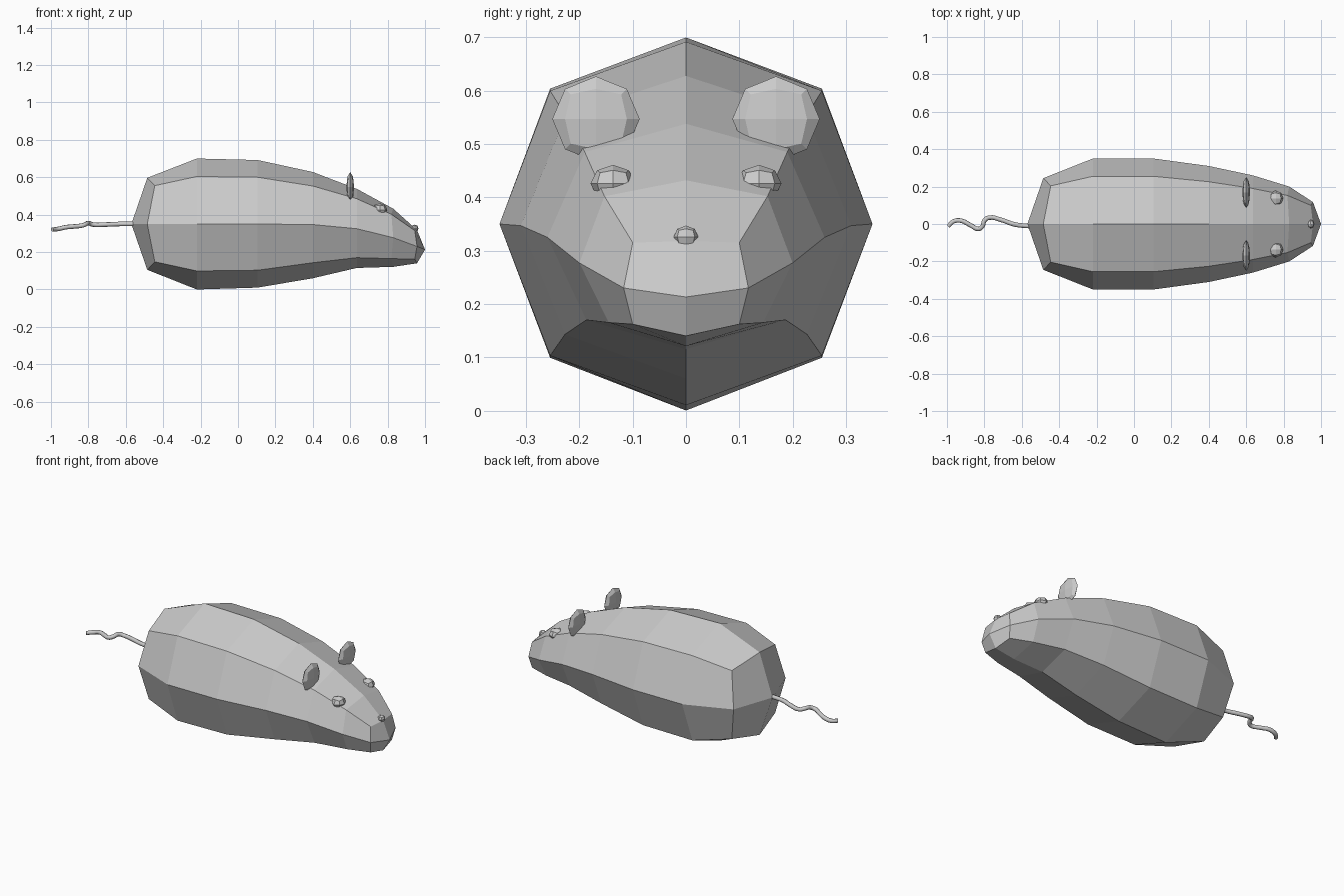
import bpy, bmesh
from mathutils import Vector

if "Cube" in bpy.data.objects:
    bpy.data.objects.remove(bpy.data.objects["Cube"])


def finish(name, bm):
    bmesh.ops.recalc_face_normals(bm, faces=bm.faces)
    me = bpy.data.meshes.new(name)
    bm.to_mesh(me)
    bm.free()
    ob = bpy.data.objects.new(name, me)
    bpy.context.collection.objects.link(ob)
    return ob


def round_cube(name, centre, size):
    """Cube cut once per edge and pushed out to a ball."""
    bm = bmesh.new()
    bmesh.ops.create_cube(bm, size=2)
    bmesh.ops.subdivide_edges(bm, edges=bm.edges[:], cuts=1, use_grid_fill=True)
    for v in bm.verts:
        n = v.co.normalized()
        v.co = Vector(centre) + Vector(n[i] * size[i] for i in range(3))
    return finish(name, bm)


# Body: eight-sided rings, each as (x, z) and half widths:
# x, x of diagonals, top z, upper diagonal (y, z), side (y, z), lower diagonal (y, z), bottom z
rings = [
    (-.485, -.445, .597, .204, .555, .245, .35, .204, .148, .105),
    (-.22, -.22, .70, .255, .604, .35, .35, .255, .099, .0),
    (.105, .105, .692, .255, .60, .35, .35, .255, .103, .01),
    (.40, .40, .628, .226, .553, .31, .347, .227, .143, .06),
    (.635, .635, .538, .19, .485, .26, .325, .187, .17, .115),
    (.83, .82, .432, .153, .402, .20, .277, .145, .165, .121),
    (.957, .945, .318, .10, .315, .117, .23, .10, .162, .14),
]
bm = bmesh.new()
loops = []
for x, xd, zt, yu, zu, ys, zs, yl, zl, zb in rings:
    pts = [(x, 0, zt), (xd, yu, zu), (x, ys, zs), (xd, yl, zl), (x, 0, zb),
           (xd, -yl, zl), (x, -ys, zs), (xd, -yu, zu)]
    loops.append([bm.verts.new(p) for p in pts])
for a, b in zip(loops, loops[1:]):
    for i in range(8):
        j = (i + 1) % 8
        bm.faces.new((a[i], a[j], b[j], b[i]))
# Rump and snout: four quads round a centre point
for ring, tip in ((loops[0], (-.57, 0, .35)), (loops[-1], (1, 0, .213))):
    c = bm.verts.new(tip)
    for i in range(0, 8, 2):
        bm.faces.new((c, ring[i], ring[i + 1], ring[(i + 2) % 8]))
finish("body", bm)

# Ears and eyes on both sides, nose in the middle
for side, s in (("left", 1), ("right", -1)):
    round_cube(side + "_ear", (.60, s * .169, .547), (.021, .082, .08))
    round_cube(side + "_eye", (.758, s * .137, .426), (.04, .042, .035))
round_cube("nose", (.945, 0, .326), (.02, .023, .021))

# Tail: wavy tapered tube
path = [(-.55, -.012, .35, 1.1), (-.64, -.002, .35, 1.1), (-.71, .022, .347, 1.1),
        (-.775, .034, .347, 1.1), (-.80, .018, .355, 1.1), (-.81, -.012, .351, 1.1),
        (-.83, -.026, .343, 1.1), (-.875, -.006, .337, 1.1), (-.925, .018, .332, 1.1),
        (-.965, .014, .323, 1.1), (-.993, -.012, .321, 1.0)]
cu = bpy.data.curves.new("tail", 'CURVE')
cu.dimensions = '3D'
cu.bevel_depth = .011
cu.bevel_resolution = 2
cu.resolution_u = 4
cu.use_fill_caps = True
sp = cu.splines.new('BEZIER')
sp.bezier_points.add(len(path) - 1)
for p, (x, y, z, r) in zip(sp.bezier_points, path):
    p.co = (x, y, z)
    p.radius = r
    p.handle_left_type = p.handle_right_type = 'AUTO'
tail = bpy.data.objects.new("tail", cu)
bpy.context.collection.objects.link(tail)
